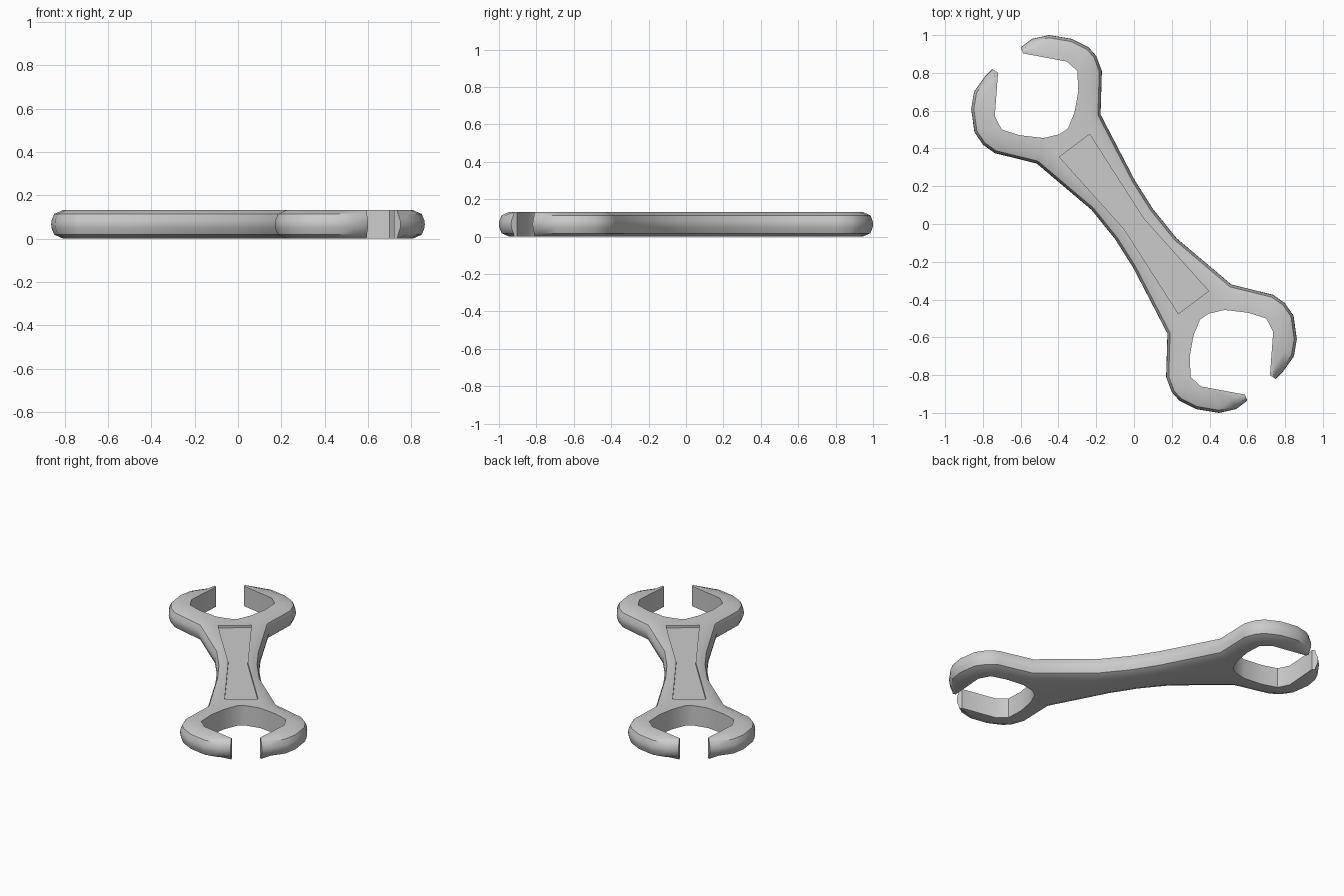
import bpy, bmesh
from mathutils import Vector

if "Cube" in bpy.data.objects:
    bpy.data.objects.remove(bpy.data.objects["Cube"])

# Half outline; the other half is this turned by 180 degrees
OUTER_A = [(-.177, .58), (-.17, .81), (-.20, .89), (-.24, .935), (-.33, .98),
           (-.45, 1.0), (-.54, .98), (-.60, .935)]
INNER = [(-.587, .903), (-.355, .86), (-.30, .81), (-.295, .70), (-.315, .59),
         (-.35, .505), (-.395, .475), (-.48, .455), (-.605, .47), (-.70, .50),
         (-.737, .57), (-.72, .80)]
OUTER_B = [(-.75, .82), (-.79, .78), (-.847, .70), (-.862, .61), (-.845, .487),
           (-.80, .42), (-.737, .375), (-.515, .32), (-.225, .075), (-.10, -.08), (-.005, -.23)]
PANEL = [(-.395, .355), (-.235, .475), (.05, .03)]
# Edge section: (inset, z)
SECTION = [(.055, 0), (.014, .018), (.002, .048), (0, .066), (.002, .084), (.014, .114), (.055, .132)]
PANEL_DEPTH = .015


def both(points):
    pts = [Vector(p) for p in points]
    return pts + [-p for p in pts]


outline = both(OUTER_A + INNER + OUTER_B)
n = len(outline)
half = n // 2
a, b = len(OUTER_A), len(OUTER_A) + len(INNER)


def inset_point(i, d):
    """Outer points move inward, jaw faces stay upright."""
    k, p = i % half, outline[i]
    prev, nxt = outline[i - 1], outline[(i + 1) % n]
    if a <= k < b:
        return p
    if k in (a - 1, b):                       # jaw tips slide along the end face
        to = nxt if k == a - 1 else prev
        return p + (to - p) * min(d / .036, .5)
    e1, e2 = (p - prev).normalized(), (nxt - p).normalized()
    n1, n2 = Vector((-e1.y, e1.x)), Vector((-e2.y, e2.x))
    return p + (n1 + n2) * d / (1 + n1.dot(n2))


def ring(bm, points, z):
    return [bm.verts.new((p.x, p.y, z)) for p in points]


def bridge(bm, r1, r2):
    for i in range(len(r1)):
        j = (i + 1) % len(r1)
        bm.faces.new((r1[i], r1[j], r2[j], r2[i]))


def loop_edges(bm, r):
    out = []
    for i in range(len(r)):
        pair = (r[i], r[(i + 1) % len(r)])
        out.append(bm.edges.get(pair) or bm.edges.new(pair))
    return out


# Spanner body with rounded outer rim
bm = bmesh.new()
rings = [ring(bm, [inset_point(i, d) for i in range(n)], z) for d, z in SECTION]
for r1, r2 in zip(rings, rings[1:]):
    bridge(bm, r1, r2)

# Sunken panel in the top of the handle
top = SECTION[-1][1]
panel_rim = ring(bm, both(PANEL), top)
panel_floor = ring(bm, both(PANEL), top - PANEL_DEPTH)
bridge(bm, panel_rim, panel_floor)
bm.faces.new(panel_floor)

# Top and bottom caps
bmesh.ops.triangle_fill(bm, use_beauty=True, normal=(0, 0, 1),
                        edges=loop_edges(bm, rings[-1]) + loop_edges(bm, panel_rim))
bmesh.ops.triangle_fill(bm, use_beauty=True, normal=(0, 0, -1), edges=loop_edges(bm, rings[0]))
bmesh.ops.recalc_face_normals(bm, faces=bm.faces)

mesh = bpy.data.meshes.new("double_ended_spanner")
bm.to_mesh(mesh)
bm.free()
obj = bpy.data.objects.new("double_ended_spanner", mesh)
bpy.context.collection.objects.link(obj)
bpy.context.view_layer.objects.active = obj
obj.select_set(True)
bpy.ops.object.shade_smooth_by_angle(angle=.7)
